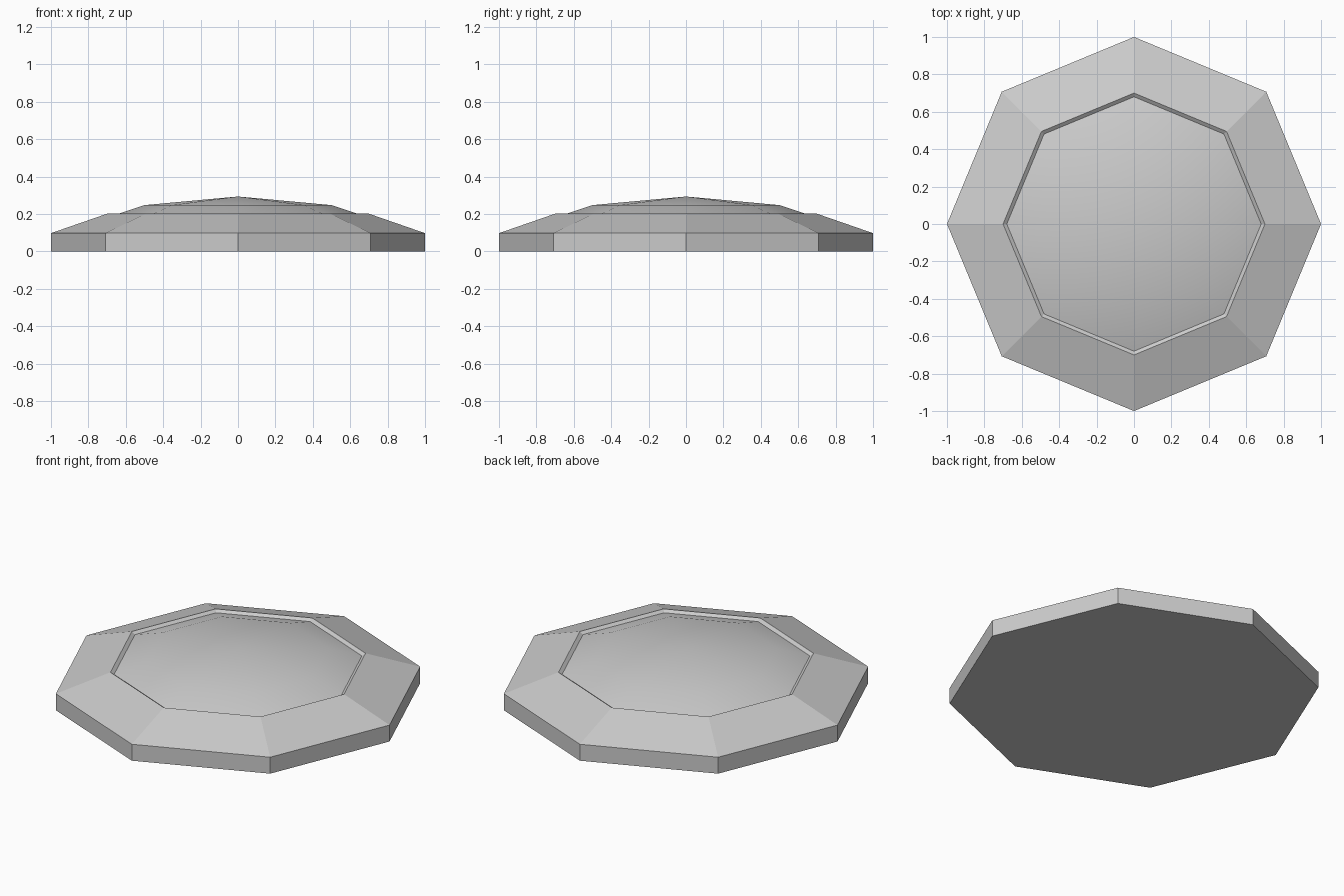
import bpy, bmesh
from math import cos, sin, pi

if "Cube" in bpy.data.objects:
    bpy.data.objects.remove(bpy.data.objects["Cube"])

SIDES = 8
# Half profile (radius, height): wall, sloped border, inward lip, shallow dome
PROFILE = [(1.0, 0.0), (1.0, 0.098), (0.7, 0.202), (0.68, 0.188), (0.5, 0.248)]
APEX = 0.294
DOME_START = 3  # profile index where smooth shading begins

bm = bmesh.new()
rings = [[bm.verts.new((r * cos(2 * pi * i / SIDES), r * sin(2 * pi * i / SIDES), z))
          for i in range(SIDES)] for r, z in PROFILE]

# Flat underside
bm.faces.new(rings[0][::-1])

# Bands between successive rings
for k, (low, high) in enumerate(zip(rings, rings[1:])):
    for i in range(SIDES):
        j = (i + 1) % SIDES
        face = bm.faces.new((low[i], low[j], high[j], high[i]))
        face.smooth = k >= DOME_START

# Dome cap
top = bm.verts.new((0, 0, APEX))
for i in range(SIDES):
    bm.faces.new((rings[-1][i], rings[-1][(i + 1) % SIDES], top)).smooth = True

# Keep the dome's rim crisp
for e in bm.edges:
    e.smooth = all(f.smooth for f in e.link_faces)

mesh = bpy.data.meshes.new("octagonal_plate")
bm.to_mesh(mesh)
bm.free()
plate = bpy.data.objects.new("octagonal_plate", mesh)
bpy.context.collection.objects.link(plate)
